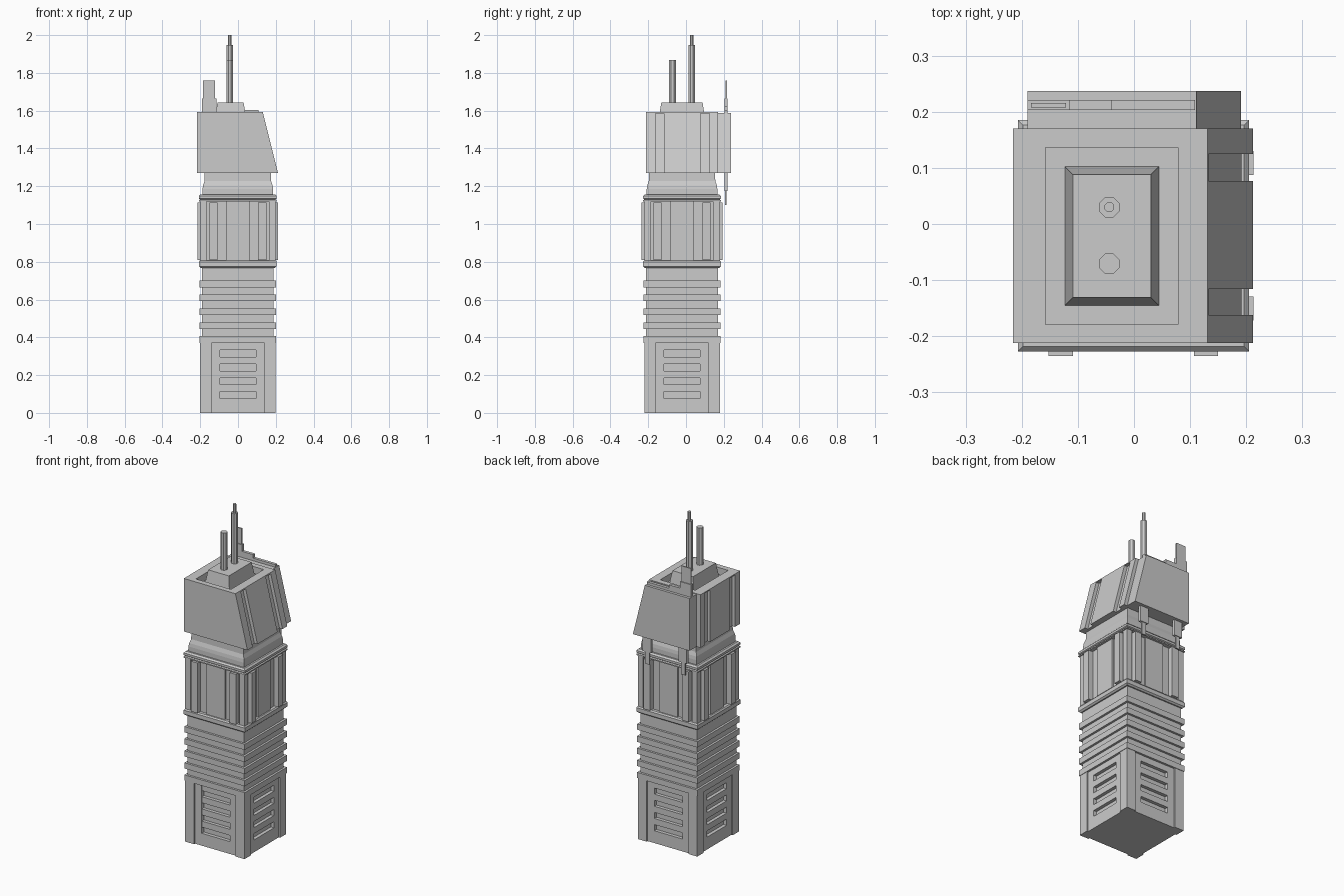
import bpy, bmesh, math
from mathutils import Matrix, Vector

if "Cube" in bpy.data.objects:
    bpy.data.objects.remove(bpy.data.objects["Cube"])

CX, CY = -0.001, -0.021      # tower axis


def finish(name, bm):
    bmesh.ops.recalc_face_normals(bm, faces=bm.faces)
    me = bpy.data.meshes.new(name)
    bm.to_mesh(me)
    bm.free()
    ob = bpy.data.objects.new(name, me)
    bpy.context.collection.objects.link(ob)
    return ob


def add_box(bm, x0, x1, y0, y1, z0, z1, turn=None):
    m = Matrix.Translation(((x0 + x1) / 2, (y0 + y1) / 2, (z0 + z1) / 2)) \
        @ Matrix.Diagonal((x1 - x0, y1 - y0, z1 - z0, 1))
    bmesh.ops.create_cube(bm, size=1, matrix=turn @ m if turn else m)


def boxes(name, items):
    bm = bmesh.new()
    for b in items:
        add_box(bm, *b)
    return finish(name, bm)


def four_sides(name, items):
    """Repeat front-facing boxes on all four tower faces."""
    bm = bmesh.new()
    for k in range(4):
        turn = Matrix.Translation((CX, CY, 0)) @ Matrix.Rotation(k * math.pi / 2, 4, 'Z')
        for b in items:
            add_box(bm, *b, turn)
    return finish(name, bm)


def square_stack(name, profile):
    """Square tower section lofted through (half width, z) pairs."""
    bm = bmesh.new()
    rings = [[bm.verts.new((CX + sx * h, CY + sy * h, z))
              for sx, sy in ((-1, -1), (1, -1), (1, 1), (-1, 1))] for h, z in profile]
    for a, b in zip(rings, rings[1:]):
        for i in range(4):
            j = (i + 1) % 4
            bm.faces.new((a[i], a[j], b[j], b[i]))
    bm.faces.new(rings[0])
    bm.faces.new(rings[-1])
    return finish(name, bm)


def extrude_xz(name, pts, spans):
    """Extrude an x-z outline along y, once for every (y0, y1) span."""
    bm = bmesh.new()
    for y0, y1 in spans:
        f = bm.faces.new([bm.verts.new((x, y0, z)) for x, z in pts])
        r = bmesh.ops.extrude_face_region(bm, geom=[f])
        bmesh.ops.translate(bm, vec=(0, y1 - y0, 0),
                            verts=[v for v in r['geom'] if isinstance(v, bmesh.types.BMVert)])
    return finish(name, bm)


def cut(ob, cutter):
    mod = ob.modifiers.new("cut", 'BOOLEAN')
    mod.operation, mod.solver, mod.object = 'DIFFERENCE', 'EXACT', cutter
    bpy.context.view_layer.update()
    ob.data = bpy.data.meshes.new_from_object(
        ob.evaluated_get(bpy.context.evaluated_depsgraph_get()))
    ob.modifiers.clear()
    bpy.data.objects.remove(cutter)


def mast(name, x, y, r, z0, z1):
    bm = bmesh.new()
    m = Matrix.Translation((x, y, (z0 + z1) / 2)) @ Matrix.Rotation(math.pi / 8, 4, 'Z')
    bmesh.ops.create_cone(bm, cap_ends=True, segments=8, radius1=r, radius2=r,
                          depth=z1 - z0, matrix=m)
    return finish(name, bm)


# Base: recessed core, corner pillars, side jambs, slats and sill
square_stack("base_core", [(0.17, 0), (0.17, 0.371)])
base = []
for s in (-1, 1):
    a, b = sorted((s * 0.14, s * 0.2))
    base.append((a, b, -0.2, -0.14, 0, 0.371))
    a, b = sorted((s * 0.095, s * 0.14))
    base.append((a, b, -0.191, -0.16, 0, 0.371))
base.append((-0.095, 0.095, -0.191, -0.16, 0, 0.075))
four_sides("base_pillars", base)
four_sides("base_slats", [(-0.095, 0.095, -0.19, -0.16, z, z + 0.037)
                          for z in (0.112, 0.186, 0.26, 0.334)])

# Banded shaft
square_stack("shaft_core", [(0.19, 0.371), (0.19, 0.78)])
for i in range(5):
    z = 0.371 + i * 0.0735
    square_stack("shaft_band", [(0.203, z), (0.203, z + 0.035)])

# Lower collar, pilastered middle, upper collar
square_stack("lower_collar", [(0.197, 0.768), (0.206, 0.776), (0.206, 0.8), (0.2, 0.808)])
square_stack("middle_core", [(0.182, 0.8), (0.182, 1.125)])
mid = [(-0.062, 0.062, -0.192, -0.17, 0.806, 1.12)]
for s in (-1, 1):
    for x0, x1, d, z0, z1 in ((0.165, 0.2, 0.2, 0.806, 1.12), (0.108, 0.151, 0.214, 0.81, 1.115)):
        a, b = sorted((s * x0, s * x1))
        mid.append((a, b, -d, -0.165, z0, z1))
four_sides("middle_pilasters", mid)
square_stack("upper_collar", [(0.206, 1.119), (0.206, 1.126), (0.199, 1.13),
                              (0.206, 1.135), (0.206, 1.148), (0.197, 1.157)])

# Neck
square_stack("neck", [(0.187, 1.15), (0.187, 1.185), (0.184, 1.205),
                      (0.176, 1.228), (0.175, 1.28)])

# Head with sloping right side, roof well and side grooves
head = extrude_xz("head", [(-0.216, 1.27), (0.212, 1.27), (0.131, 1.592), (-0.216, 1.592)],
                  [(-0.212, 0.17)])
cut(head, boxes("well_cutter", [(-0.158, 0.078, -0.179, 0.136, 1.55, 1.7)]))
grooves = [(-0.162, -0.116), (0.077, 0.125)]
cut(head, extrude_xz("right_groove_cutter",
                     [(0.194, 1.26), (0.3, 1.26), (0.3, 1.585), (0.112, 1.585)], grooves))
cut(head, boxes("left_groove_cutter",
                [(-0.3, -0.197, a, b, 1.26, 1.585) for a, b in grooves]))

# Back slab, roof ridge and fin, hanging prongs
extrude_xz("back_slab", [(-0.19, 1.27), (0.191, 1.27), (0.111, 1.588), (-0.19, 1.588)],
           [(0.165, 0.237)])
boxes("roof_ridge", [(-0.19, -0.115, 0.203, 0.221, 1.58, 1.665),
                     (-0.115, -0.04, 0.203, 0.221, 1.58, 1.625),
                     (-0.04, 0.109, 0.203, 0.221, 1.58, 1.604)])
boxes("roof_fin", [(-0.184, -0.121, 0.208, 0.216, 1.6, 1.76)])
for x in (-0.13, 0.11):
    boxes("hanging_prong", [(x - 0.028, x + 0.028, 0.203, 0.219, 1.175, 1.28),
                            (x - 0.014, x + 0.014, 0.207, 0.215, 1.1, 1.18)])

# Roof pedestal
bm = bmesh.new()
add_box(bm, -0.124, 0.045, -0.146, 0.103, 1.545, 1.642)
for v in bm.verts:
    if v.co.z > 1.6:
        v.co.x += math.copysign(0.015, -0.0395 - v.co.x)
        v.co.y += math.copysign(0.015, -0.0215 - v.co.y)
finish("roof_pedestal", bm)

# Masts
mast("tall_mast", -0.044, 0.03, 0.0195, 1.6, 1.947)
mast("tall_mast_tip", -0.044, 0.03, 0.0095, 1.93, 2.0)
mast("short_mast", -0.044, -0.071, 0.0195, 1.6, 1.868)
